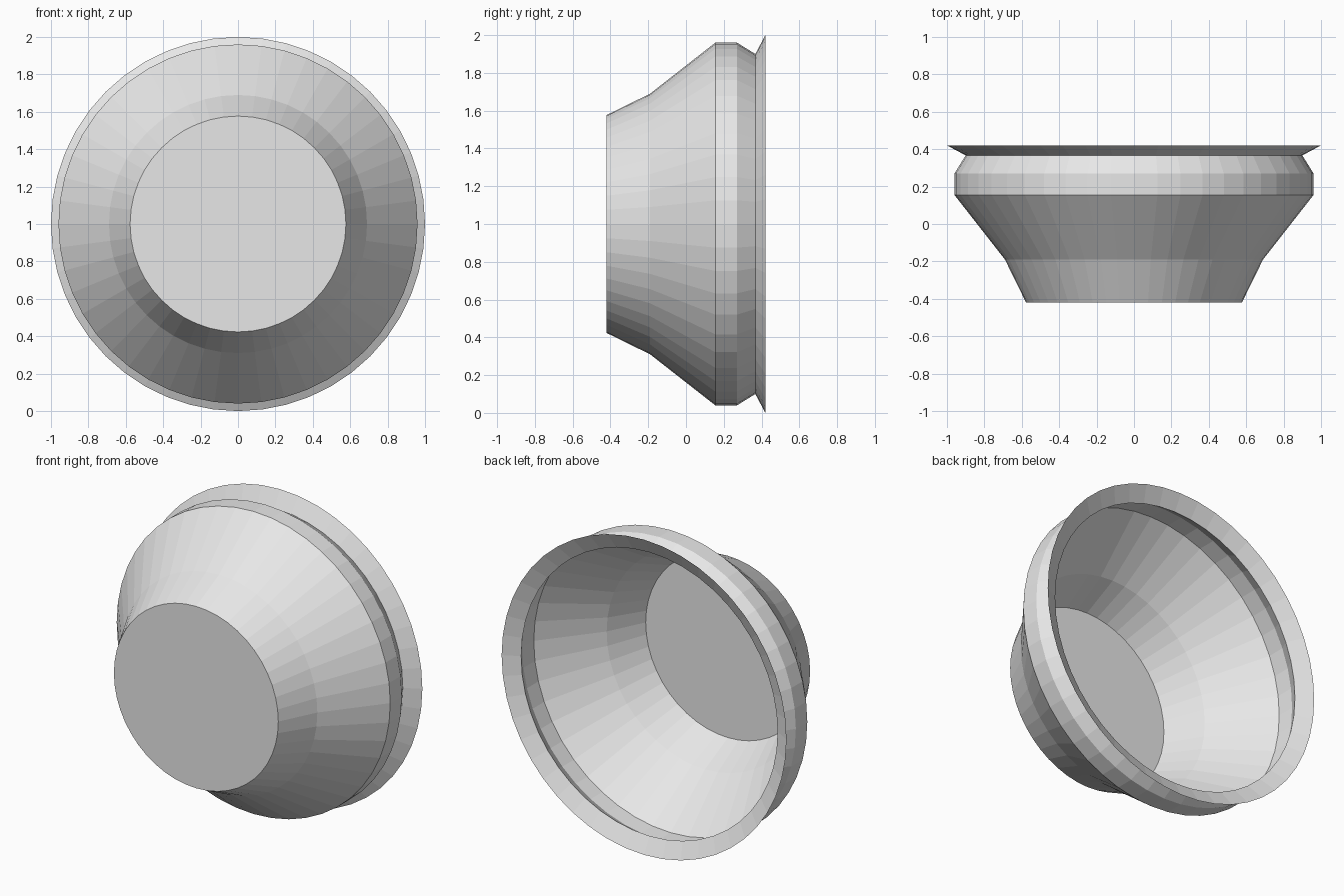
import bpy, bmesh, math

if "Cube" in bpy.data.objects:
    bpy.data.objects.remove(bpy.data.objects["Cube"])

SIDES = 48
# Profile: (y, radius) from the closed front to the open rear lip
PROFILE = [(-0.42, 0.577), (-0.19, 0.69), (0.155, 0.96),
           (0.27, 0.96), (0.367, 0.90), (0.42, 1.0)]

grey = bpy.data.materials.new("light_grey")
grey.diffuse_color = (0.8, 0.8, 0.8, 1)
grey.use_nodes = True
grey.node_tree.nodes["Principled BSDF"].inputs["Base Color"].default_value = grey.diffuse_color

# Thin open bowl lathed around the y axis
bm = bmesh.new()
rings = []
for y, r in PROFILE:
    rings.append([bm.verts.new((r * math.cos(2 * math.pi * i / SIDES), y,
                                1 + r * math.sin(2 * math.pi * i / SIDES)))
                  for i in range(SIDES)])
for a, b in zip(rings, rings[1:]):
    for i in range(SIDES):
        j = (i + 1) % SIDES
        bm.faces.new((a[i], b[i], b[j], a[j]))

# Flat front disc closing the bowl
bm.faces.new(rings[0])
bmesh.ops.recalc_face_normals(bm, faces=bm.faces[:])
disc = max(bm.faces, key=lambda f: len(f.verts))
if disc.normal.y > 0:
    bmesh.ops.reverse_faces(bm, faces=bm.faces[:])

mesh = bpy.data.meshes.new("flared_bowl")
bm.to_mesh(mesh)
bm.free()
mesh.materials.append(grey)
bowl = bpy.data.objects.new("flared_bowl", mesh)
bpy.context.collection.objects.link(bowl)
